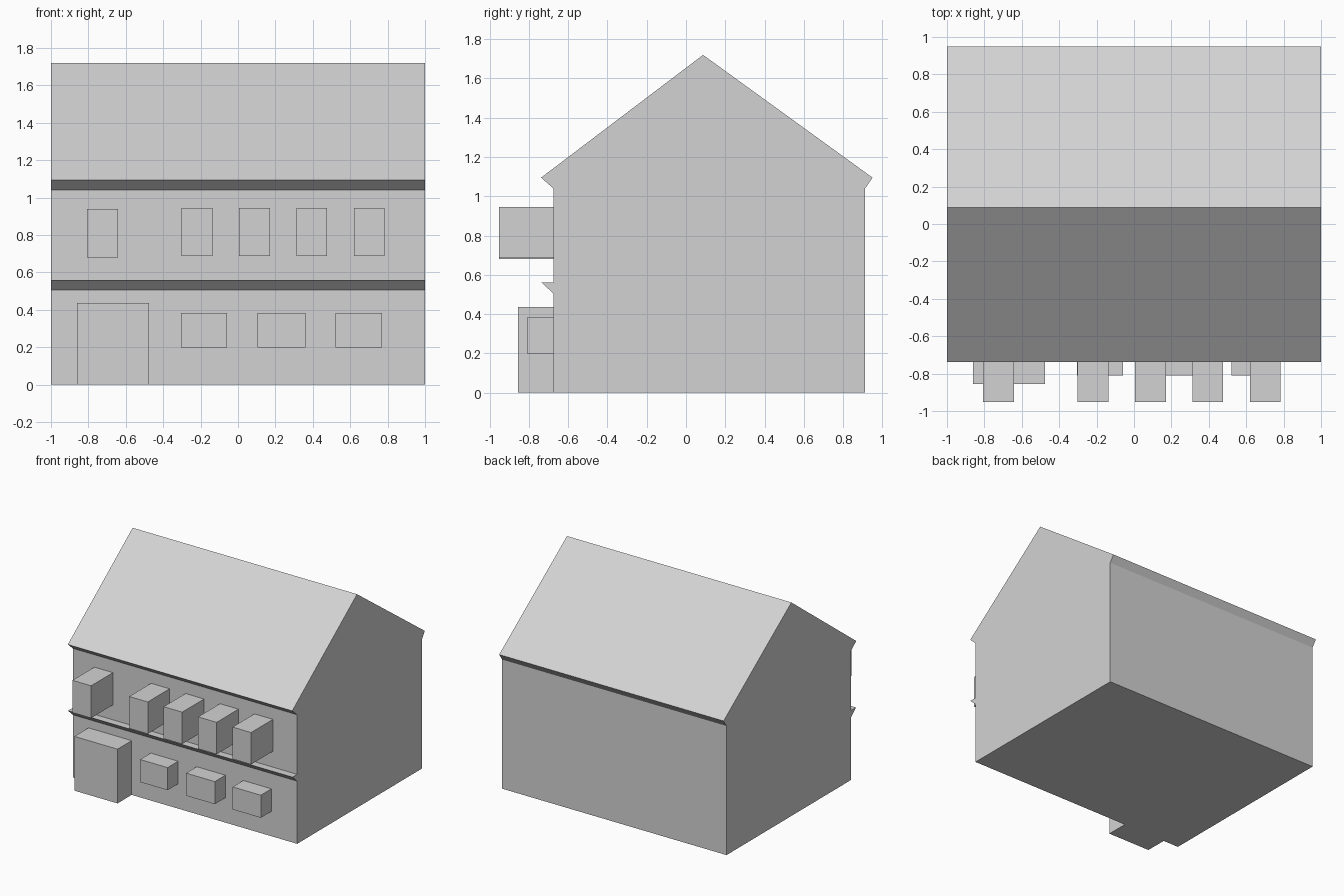
import bpy
import bmesh

if "Cube" in bpy.data.objects:
    bpy.data.objects.remove(bpy.data.objects["Cube"])

# One plain grey for the whole model
grey = bpy.data.materials.new("light_grey")
grey.diffuse_color = (0.65, 0.65, 0.65, 1)
grey.use_nodes = True
grey.node_tree.nodes["Principled BSDF"].inputs["Base Color"].default_value = grey.diffuse_color


def finish(bm, name):
    bmesh.ops.recalc_face_normals(bm, faces=bm.faces)
    mesh = bpy.data.meshes.new(name)
    bm.to_mesh(mesh)
    bm.free()
    mesh.materials.append(grey)
    obj = bpy.data.objects.new(name, mesh)
    bpy.context.collection.objects.link(obj)
    return obj


def extrude_profile(name, profile, x0, x1):
    """Sweep a (y, z) profile along x."""
    bm = bmesh.new()
    face = bm.faces.new([bm.verts.new((x0, y, z)) for y, z in profile])
    new = bmesh.ops.extrude_face_region(bm, geom=[face], use_keep_orig=True)["geom"]
    verts = [g for g in new if isinstance(g, bmesh.types.BMVert)]
    bmesh.ops.translate(bm, verts=verts, vec=(x1 - x0, 0, 0))
    return finish(bm, name)


WALL = -0.675  # front wall plane


def front_block(name, x0, x1, z0, z1, y0):
    """Box standing out from the front wall."""
    extrude_profile(name, [(y0, z0), (WALL, z0), (WALL, z1), (y0, z1)], x0, x1)


# House body: walls, front ledge, eaves and gabled roof in one profile
extrude_profile("house_body", [
    (WALL, 0), (WALL, 0.505), (-0.735, 0.56), (WALL, 0.56),
    (WALL, 1.04), (-0.738, 1.095), (0.087, 1.72), (0.95, 1.095),
    (0.912, 1.04), (0.912, 0)], -1, 1)

# Door block
front_block("door", -0.86, -0.475, 0, 0.437, -0.855)

# Ground floor windows
for i, (x0, x1) in enumerate([(-0.305, -0.06), (0.105, 0.36), (0.52, 0.77)]):
    front_block(f"lower_window_{i + 1}", x0, x1, 0.2, 0.382, -0.81)

# Upper floor windows, the leftmost set slightly lower
front_block("upper_window_1", -0.808, -0.642, 0.68, 0.94, -0.953)
for i in range(4):
    x0 = -0.302 + i * 0.307
    front_block(f"upper_window_{i + 2}", x0, x0 + 0.165, 0.688, 0.945, -0.953)
